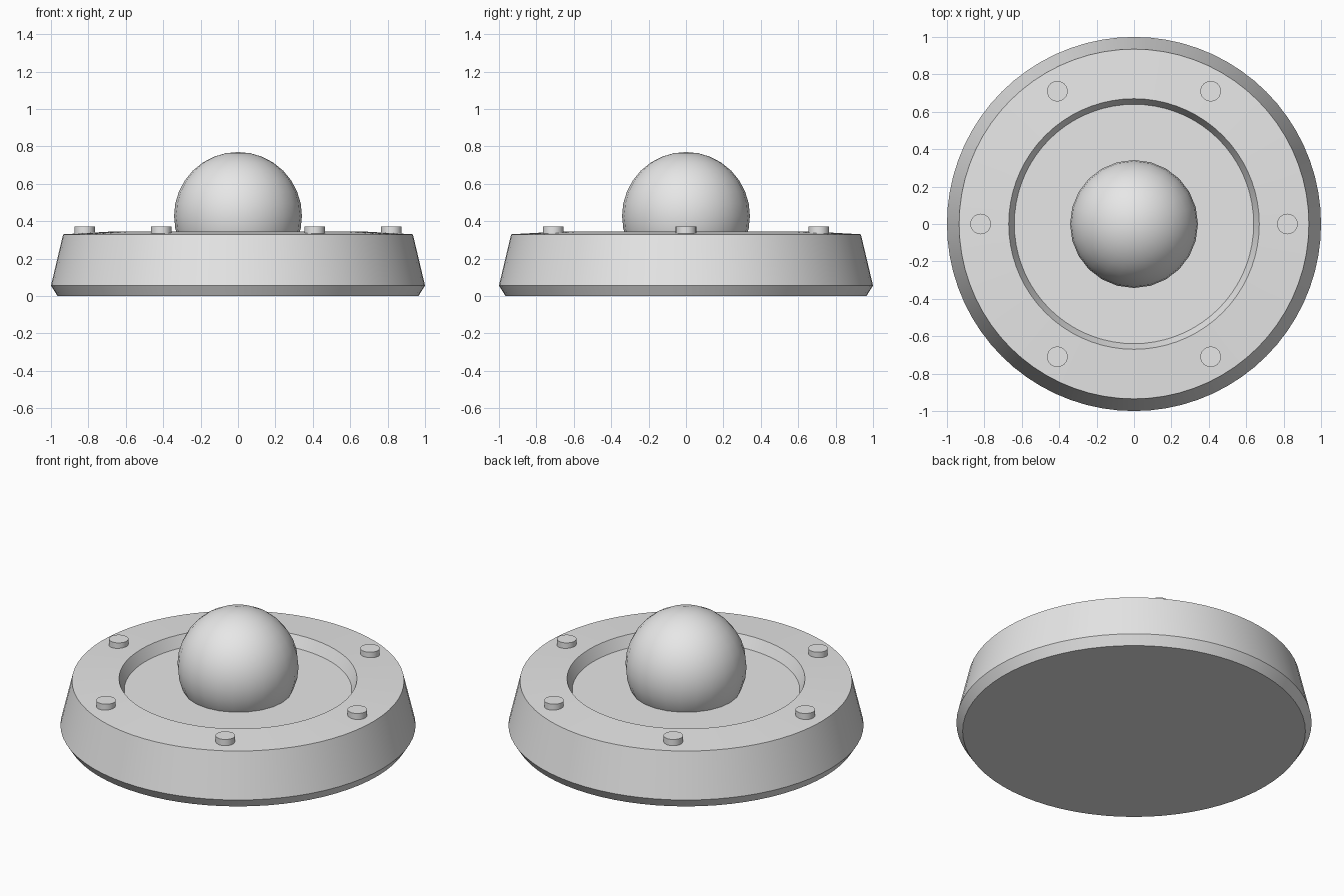
import bpy, bmesh, math

cube = bpy.data.objects.get("Cube")
if cube:
    bpy.data.objects.remove(cube, do_unlink=True)

grey = bpy.data.materials.new("light_grey")
grey.use_nodes = True
grey.diffuse_color = (0.8, 0.8, 0.8, 1)
grey.node_tree.nodes["Principled BSDF"].inputs["Base Color"].default_value = (0.8, 0.8, 0.8, 1)


def finish(obj, name):
    """Name, colour and smooth a part while keeping its sharp edges."""
    obj.name = name
    obj.data.materials.append(grey)
    bpy.ops.object.select_all(action='DESELECT')
    obj.select_set(True)
    bpy.context.view_layer.objects.active = obj
    bpy.ops.object.shade_smooth_by_angle(angle=math.radians(30))


def lathe(name, profile, steps):
    """Spin an (r, z) profile that starts and ends on the axis."""
    bm = bmesh.new()
    verts = [bm.verts.new((r, 0, z)) for r, z in profile]
    edges = [bm.edges.new(pair) for pair in zip(verts, verts[1:])]
    bmesh.ops.spin(bm, geom=verts + edges, cent=(0, 0, 0), axis=(0, 0, 1),
                   angle=math.tau, steps=steps, use_duplicate=False)
    bmesh.ops.remove_doubles(bm, verts=bm.verts, dist=0.0005)
    bmesh.ops.recalc_face_normals(bm, faces=bm.faces)
    mesh = bpy.data.meshes.new(name)
    bm.to_mesh(mesh)
    bm.free()
    obj = bpy.data.objects.new(name, mesh)
    bpy.context.collection.objects.link(obj)
    finish(obj, name)


# Tapered round base with a chamfered foot, raised rim and sunken floor
lathe("base", [(0, 0), (0.965, 0), (1, 0.056), (0.935, 0.33),
               (0.67, 0.345), (0.64, 0.277), (0, 0.277)], 72)

# Ball resting in the recess
bpy.ops.mesh.primitive_uv_sphere_add(segments=24, ring_count=16, radius=0.342,
                                     location=(0, 0, 0.428))
finish(bpy.context.object, "ball")

# Six studs around the rim
for i in range(6):
    a = i * math.tau / 6
    bpy.ops.mesh.primitive_cylinder_add(
        vertices=24, radius=0.055, depth=0.05,
        location=(0.82 * math.cos(a), 0.82 * math.sin(a), 0.347))
    finish(bpy.context.object, f"stud_{i + 1}")
